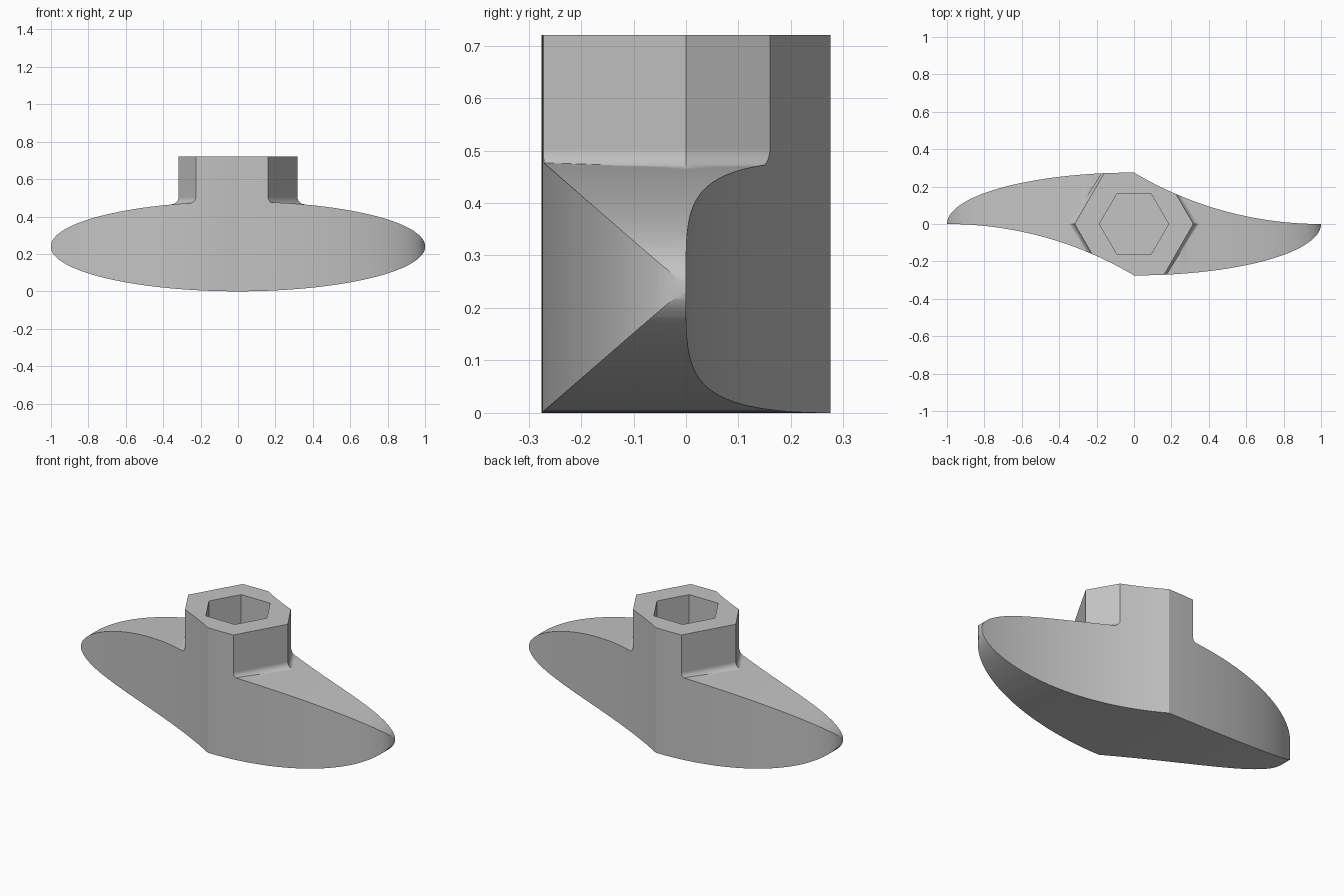
import bpy, bmesh
from math import sin, cos, pi, sqrt

cube = bpy.data.objects.get("Cube")
if cube:
    bpy.data.objects.remove(cube, do_unlink=True)

HALF_DEPTH = 0.275      # half thickness of the hub and widest part of the wings
MID_Z = 0.24            # height of the wing tips
TOP_Z = 0.72
HEX = 2 / sqrt(3)       # circumradius of a hexagon of unit apothem

grey = bpy.data.materials.new("plain_grey")
grey.use_nodes = True
grey.diffuse_color = (0.55, 0.55, 0.55, 1)
grey.node_tree.nodes["Principled BSDF"].inputs["Base Color"].default_value = (0.55, 0.55, 0.55, 1)


def loft(name, rings):
    """Closed solid through a stack of rings with equal point counts."""
    bm = bmesh.new()
    loops = [[bm.verts.new(p) for p in ring] for ring in rings]
    n = len(loops[0])
    for a, b in zip(loops, loops[1:]):
        for i in range(n):
            j = (i + 1) % n
            bm.faces.new((a[i], a[j], b[j], b[i]))
    bm.faces.new(loops[0])
    bm.faces.new(loops[-1])
    bmesh.ops.recalc_face_normals(bm, faces=bm.faces)
    mesh = bpy.data.meshes.new(name)
    bm.to_mesh(mesh)
    bm.free()
    mesh.materials.append(grey)
    obj = bpy.data.objects.new(name, mesh)
    bpy.context.collection.objects.link(obj)
    return obj


def hexagon(apothem, z):
    return [(apothem * HEX * cos(k * pi / 3), apothem * HEX * sin(k * pi / 3), z) for k in range(6)]


def combine(target, tool, operation):
    mod = target.modifiers.new(operation, 'BOOLEAN')
    mod.operation, mod.object, mod.solver = operation, tool, 'EXACT'
    bpy.context.view_layer.objects.active = target
    bpy.ops.object.modifier_apply(modifier=mod.name)
    bpy.data.objects.remove(tool, do_unlink=True)


# Wing: an elliptical side profile swept through the depth
steps = 128
ellipse = [(1.001 * cos(2 * pi * k / steps), MID_Z + MID_Z * sin(2 * pi * k / steps)) for k in range(steps)]
body = loft("wing_nut_body", [[(x, y, z) for x, z in ellipse] for y in (-0.5, 0.5)])

# Hub: hexagonal prism with a fillet flaring out onto the wings
fillet, base = 0.04, 0.464
rings = [hexagon(HALF_DEPTH + fillet, MID_Z)]
for k in range(9):
    t = k / 8 * pi / 2
    rings.append(hexagon(HALF_DEPTH + fillet * (1 - sin(t)), base + fillet * (1 - cos(t))))
rings.append(hexagon(HALF_DEPTH, TOP_Z))
combine(body, loft("hub", rings), 'UNION')

# Plan outline: convex elliptical edge and concave arc, turned half round for the other wing
n = 40
radius = (1 + HALF_DEPTH ** 2) / (2 * HALF_DEPTH)
half = [(sin(k / n * pi / 2), -HALF_DEPTH * cos(k / n * pi / 2)) for k in range(n)]
for k in range(n):
    x = 1 - k / n
    half.append((x, radius - sqrt(radius ** 2 - (1 - x) ** 2)))
outline = half + [(-x, -y) for x, y in half]
combine(body, loft("plan", [[(x, y, z) for x, y in outline] for z in (-0.1, 1)]), 'INTERSECT')

# Blind hexagonal socket
combine(body, loft("socket", [hexagon(0.16, z) for z in (MID_Z, 1)]), 'DIFFERENCE')

# Smooth curved walls, crisp edges
bpy.ops.object.select_all(action='DESELECT')
body.select_set(True)
bpy.context.view_layer.objects.active = body
bpy.ops.object.shade_smooth_by_angle(angle=0.44)
weighted = body.modifiers.new("weighted_normals", 'WEIGHTED_NORMAL')
weighted.keep_sharp = True
